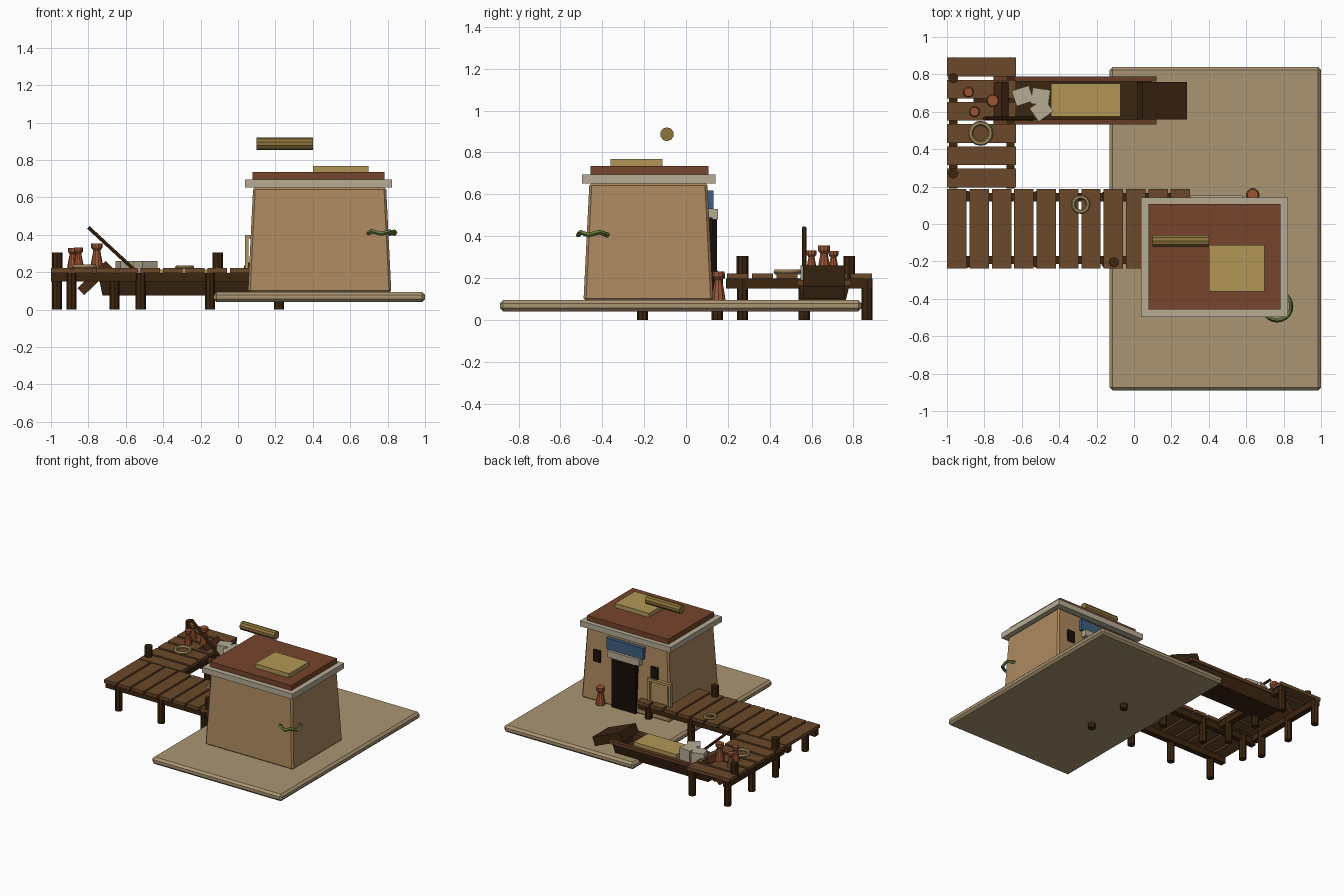
import bpy, bmesh, math
from mathutils import Vector

if "Cube" in bpy.data.objects:
    bpy.data.objects.remove(bpy.data.objects["Cube"])

mats = {}
def paint(ob, hexcol):
    if hexcol not in mats:
        m = bpy.data.materials.new("colour_" + hexcol)
        rgb = [(int(hexcol[i:i+2], 16) / 255) ** 2.2 for i in (0, 2, 4)]
        m.diffuse_color = (*rgb, 1)
        m.use_nodes = True
        m.node_tree.nodes["Principled BSDF"].inputs["Base Color"].default_value = m.diffuse_color
        mats[hexcol] = m
    ob.data.materials.append(mats[hexcol])

def make(name, bm, col, loc=(0, 0, 0), rot=(0, 0, 0)):
    bmesh.ops.recalc_face_normals(bm, faces=bm.faces[:])
    me = bpy.data.meshes.new(name)
    bm.to_mesh(me)
    bm.free()
    ob = bpy.data.objects.new(name, me)
    ob.location, ob.rotation_euler = loc, rot
    bpy.context.collection.objects.link(ob)
    paint(ob, col)
    return ob

def box(name, x, y, z, col, bevel=0, taper=(0, 0), rot=(0, 0, 0)):
    """Box from (min, max) ranges; taper moves the top edges inwards."""
    c = [(r[0] + r[1]) / 2 for r in (x, y, z)]
    h = [(r[1] - r[0]) / 2 for r in (x, y, z)]
    bm = bmesh.new()
    bmesh.ops.create_cube(bm, size=2)
    for v in bm.verts:
        t = taper if v.co.z > 0 else (0, 0)
        v.co = Vector((v.co.x * (h[0] - t[0]), v.co.y * (h[1] - t[1]), v.co.z * h[2]))
    if bevel:
        bmesh.ops.bevel(bm, geom=bm.edges[:], offset=bevel, segments=1, affect='EDGES')
    return make(name, bm, col, c, rot)

def lathe(name, profile, col, loc, n=10, rot=(0, 0, 0)):
    """Closed turned solid from (radius, height) points."""
    bm = bmesh.new()
    rings = [[bm.verts.new((r * math.cos(2 * math.pi * i / n), r * math.sin(2 * math.pi * i / n), z))
              for i in range(n)] for r, z in profile]
    for a, b in zip(rings, rings[1:]):
        for i in range(n):
            bm.faces.new((a[i], a[(i + 1) % n], b[(i + 1) % n], b[i]))
    bm.faces.new(rings[0])
    bm.faces.new(rings[-1])
    return make(name, bm, col, loc, rot)

def ring(name, R, r, col, loc, n=16, m=6, wave=0):
    bm = bmesh.new()
    vs = []
    for i in range(n):
        a = 2 * math.pi * i / n
        for j in range(m):
            b = 2 * math.pi * j / m
            d = R + r * math.cos(b)
            vs.append(bm.verts.new((d * math.cos(a), d * math.sin(a),
                                    r * math.sin(b) + wave * math.sin(5 * a))))
    for i in range(n):
        for j in range(m):
            k, l = (i + 1) % n, (j + 1) % m
            bm.faces.new((vs[i*m+j], vs[k*m+j], vs[k*m+l], vs[i*m+l]))
    return make(name, bm, col, loc)

PLANK, POST, DARK, CLAY, MAT, STONE = "6B4A2E", "3F2A16", "3E2A18", "9A5638", "B09657", "B5AB94"

# ground slab
box("ground_slab", (-0.13, 1.0), (-0.89, 0.84), (0.04, 0.095), "A99472", bevel=0.016)

# house with sloping walls and stepped roof
box("house_walls", (0.053, 0.82), (-0.49, 0.13), (0.09, 0.655), "AC8860", bevel=0.012, taper=(0.028, 0.028))
box("cornice", (0.037, 0.823), (-0.497, 0.142), (0.652, 0.695), STONE)
box("roof", (0.078, 0.783), (-0.457, 0.108), (0.69, 0.735), "75472F")
box("roof_mat", (0.40, 0.697), (-0.36, -0.113), (0.73, 0.768), MAT)
lathe("rolled_mat", [(0.033, -0.15), (0.033, 0.15)], "8C7340", (0.25, -0.091, 0.887),
      n=10, rot=(0, math.pi / 2, 0))

# house entrance side
box("door", (0.335, 0.545), (0.06, 0.148), (0.095, 0.48), "1E1512")
box("door_lintel", (0.30, 0.58), (0.06, 0.152), (0.48, 0.53), STONE)
box("sign_panel", (0.28, 0.60), (0.07, 0.132), (0.53, 0.617), "41607F")
for x in (0.19, 0.69):
    box("window", (x - 0.03, x + 0.03), (0.06, 0.126), (0.40, 0.49), "231913")

# drying rack beside the door
box("rack_bar", (0.037, 0.24), (0.115, 0.14), (0.38, 0.40), MAT)
for x in (0.047, 0.23):
    box("rack_leg", (x - 0.01, x + 0.01), (0.115, 0.138), (0.21, 0.385), MAT)

# leafy garland on the corner
ring("garland", 0.075, 0.012, "66783F", (0.765, -0.44, 0.412), n=20, m=5, wave=0.007)

# long pier
for i in range(11):
    x = -0.947 + 0.1195 * i
    box("pier_plank", (x - 0.052, x + 0.052), (-0.237, 0.187), (0.197, 0.222), PLANK)
for y in (-0.193, 0.143):
    box("pier_beam", (-1.0, 0.3), (y - 0.022, y + 0.022), (0.15, 0.197), POST)
for x in (-0.89, -0.52, -0.15, 0.22):
    for y in (-0.208, 0.15):
        lathe("pier_post", [(0.027, 0), (0.027, 0.197)], POST, (x, y, 0), n=8)

# side landing
for i in range(6):
    y = 0.246 + 0.1187 * i
    box("landing_plank", (-1.0, -0.63), (y - 0.05, y + 0.05), (0.197, 0.222), PLANK)
for x in (-0.967, -0.66):
    box("landing_beam", (x - 0.022, x + 0.022), (0.19, 0.89), (0.15, 0.197), POST)
    for y in (0.27, 0.565, 0.865):
        lathe("landing_post", [(0.027, 0), (0.027, 0.197)], POST, (x, y, 0), n=8)
for x, y in ((-0.967, 0.78), (-0.967, 0.27), (-0.108, -0.205)):
    lathe("mooring_bollard", [(0.028, 0), (0.028, 0.11)], POST, (x, y, 0.195), n=8)

# open boat hull: narrow at the bottom, top inset and sunk
bm = bmesh.new()
bmesh.ops.create_cube(bm, size=2)
for v in bm.verts:
    up = v.co.z > 0
    v.co = Vector((v.co.x * (0.42 if up else 0.40), v.co.y * (0.125 if up else 0.10),
                   0.178 if up else 0.077))
top = [f for f in bm.faces if all(v.co.z > 0.1 for v in f.verts)]
bmesh.ops.inset_region(bm, faces=top, thickness=0.025)
for v in top[0].verts:
    v.co.z = 0.11
make("boat_hull", bm, DARK, (-0.325, 0.66, 0))
for y in (0.545, 0.775):
    box("boat_rail", (-0.75, 0.12), (y - 0.014, y + 0.014), (0.165, 0.19), "66402A")
box("boat_bow", (0.022, 0.28), (0.56, 0.76), (0.145, 0.213), DARK, rot=(0, math.radians(22), 0))
box("boat_stern", (-0.87, -0.66), (0.575, 0.76), (0.143, 0.195), "4B2E1D",
    rot=(0, math.radians(-44), 0))

# boat cargo
box("cargo_mat", (-0.445, -0.072), (0.575, 0.752), (0.11, 0.215), MAT)
for x, y, a in ((-0.595, 0.685, 18), (-0.50, 0.68, -8), (-0.495, 0.61, 35)):
    box("cargo_sack", (x - 0.048, x + 0.048), (y - 0.043, y + 0.043), (0.11, 0.26), STONE,
        rot=(0, 0, math.radians(a)))

# steering oar
a, b = Vector((-0.80, 0.565, 0.44)), Vector((-0.54, 0.565, 0.20))
lathe("steering_oar", [(0.011, 0), (0.011, (b - a).length)], POST, a, n=6,
      rot=(b - a).to_track_quat('Z', 'Y').to_euler())

# clay jars
for x, y, z, h in ((-0.885, 0.705, 0.222, 0.108), (-0.853, 0.60, 0.222, 0.11),
                   (-0.755, 0.66, 0.222, 0.133), (0.635, 0.155, 0.095, 0.135)):
    s = h / 0.13
    lathe("clay_jar", [(0.034 * s, 0), (0.030 * s, 0.03 * s), (0.018 * s, 0.092 * s),
                       (0.029 * s, 0.105 * s), (0.029 * s, h)], CLAY, (x, y, z), n=10)

# rope coils
ring("rope_coil", 0.054, 0.013, "A08A5C", (-0.82, 0.485, 0.229))
ring("rope_coil", 0.040, 0.011, "A08A5C", (-0.285, 0.105, 0.227))
